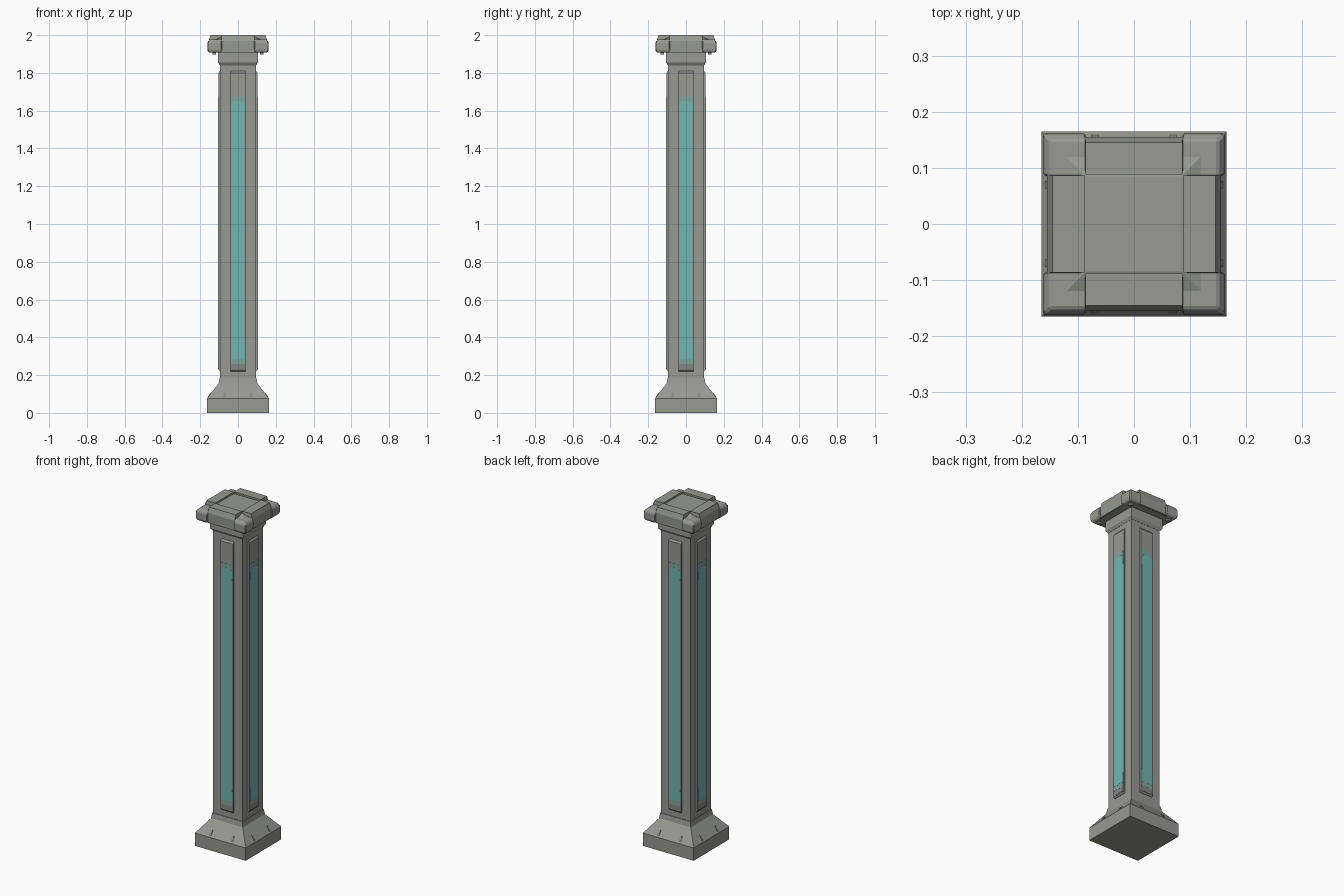
import bpy, bmesh, math
from mathutils import Matrix

if "Cube" in bpy.data.objects:
    bpy.data.objects.remove(bpy.data.objects["Cube"])


def mat(name, col):
    m = bpy.data.materials.new(name)
    m.diffuse_color = (*col, 1)
    m.use_nodes = True
    m.node_tree.nodes["Principled BSDF"].inputs["Base Color"].default_value = m.diffuse_color
    return m


STONE = mat("grey stone", (0.31, 0.32, 0.285))
DARK = mat("shadowed stone", (0.235, 0.24, 0.215))
TEAL = mat("teal glow", (0.17, 0.46, 0.44))
FADE = mat("faded teal", (0.21, 0.37, 0.345))


def finish(bm, name, mats, bevel=0.0, turn=0):
    bmesh.ops.recalc_face_normals(bm, faces=bm.faces)
    me = bpy.data.meshes.new(name)
    bm.transform(Matrix.Rotation(turn * math.pi / 2, 4, 'Z'))
    bm.to_mesh(me)
    bm.free()
    ob = bpy.data.objects.new(name, me)
    bpy.context.collection.objects.link(ob)
    for m in mats:
        me.materials.append(m)
    if bevel:
        b = ob.modifiers.new("edge", 'BEVEL')
        b.width = bevel
        b.segments = 1
        b.limit_method = 'ANGLE'
    return ob


def stack(name, rings, bevel=0.0, turn=0, m=STONE):
    """Closed solid through rectangles (x0, x1, y0, y1, z)."""
    bm = bmesh.new()
    loops = []
    for x0, x1, y0, y1, z in rings:
        loops.append([bm.verts.new((x, y, z)) for x, y in
                      ((x0, y0), (x1, y0), (x1, y1), (x0, y1))])
    for a, b in zip(loops, loops[1:]):
        for i in range(4):
            j = (i + 1) % 4
            bm.faces.new((a[i], a[j], b[j], b[i]))
    bm.faces.new(loops[0][::-1])
    bm.faces.new(loops[-1])
    return finish(bm, name, [m], bevel, turn)


def square(h, z):
    return (-h, h, -h, h, z)


def strip(name, outline, y, turn, m):
    """Thin plate with an x-z outline, facing -y."""
    bm = bmesh.new()
    f = bm.faces.new([bm.verts.new((x, y, z)) for x, z in outline])
    ext = bmesh.ops.extrude_face_region(bm, geom=[f])
    for v in ext["geom"]:
        if isinstance(v, bmesh.types.BMVert):
            v.co.y += 0.004
    return finish(bm, name, [m], 0, turn)


# Base, shaft and collar
stack("base", [square(0.165, 0), square(0.165, 0.075), square(0.103, 0.155),
               square(0.098, 0.185)])
stack("shaft", [square(0.095, 0.18), square(0.095, 1.86)])
stack("collar", [square(0.096, 1.84), square(0.106, 1.855), square(0.106, 1.92)])

# Cap core with a slightly sunken top
stack("cap_core", [square(0.148, 1.908), square(0.148, 1.968), square(0.10, 1.985),
                   square(0.085, 1.99)])

for t in range(4):
    # Raised panel on each shaft face
    p = 0.041
    stack("panel", [(-p, p, -0.096, -0.09, 0.22), (-p, p, -0.104, -0.09, 0.228),
                    (-p, p, -0.104, -0.09, 1.80), (-p, p, -0.096, -0.09, 1.81)], turn=t, m=STONE)
    # Glowing strip: faded ends and narrower long middle
    w, n = 0.037, 0.035
    strip("glow_strip", [(-w, 0.285), (w, 0.285), (w, 0.345), (n, 0.36), (n, 1.58), (w, 1.595),
                         (w, 1.63), (0.022, 1.65), (-0.022, 1.65), (-w, 1.63), (-w, 1.595),
                         (-n, 1.58), (-n, 0.36), (-w, 0.345)], -0.1055, t, TEAL)
    strip("glow_fade_top", [(-w, 1.62), (w, 1.62), (w, 1.675), (-w, 1.675)], -0.105, t, FADE)
    strip("glow_fade_bottom", [(-w, 0.26), (w, 0.26), (w, 0.30), (-w, 0.30)], -0.105, t, FADE)
    strip("panel_foot", [(-w, 0.232), (w, 0.232), (w, 0.262), (-w, 0.262)], -0.1048, t, DARK)

    # Cap side block with raised top
    stack("cap_side_block", [(-0.088, 0.088, -0.153, -0.09, 1.91),
                             (-0.088, 0.088, -0.155, -0.09, 1.97),
                             (-0.086, 0.086, -0.145, -0.088, 2.0),
                             (-0.078, 0.078, -0.142, -0.094, 2.0)], turn=t)
    # Cap corner block with sloped shoulders, and a stud below
    stack("cap_corner_block", [(0.09, 0.155, -0.155, -0.09, 1.908),
                               (0.086, 0.162, -0.162, -0.086, 1.92),
                               (0.086, 0.162, -0.162, -0.086, 1.962),
                               (0.082, 0.150, -0.150, -0.082, 1.978)], bevel=0.004, turn=t)
    stack("cap_stud", [(0.118, 0.134, -0.134, -0.118, 1.897),
                       (0.116, 0.136, -0.136, -0.116, 1.912)], turn=t)

    # Small wedge notches on the sloping base
    for s in (-1, 1):
        x = s * 0.07
        stack("base_notch", [(x - 0.007, x + 0.007, -0.162, -0.14, 0.075),
                             (x - 0.007, x + 0.007, -0.157, -0.13, 0.09),
                             (x - 0.005, x + 0.005, -0.142, -0.12, 0.108)], turn=t, m=DARK)
